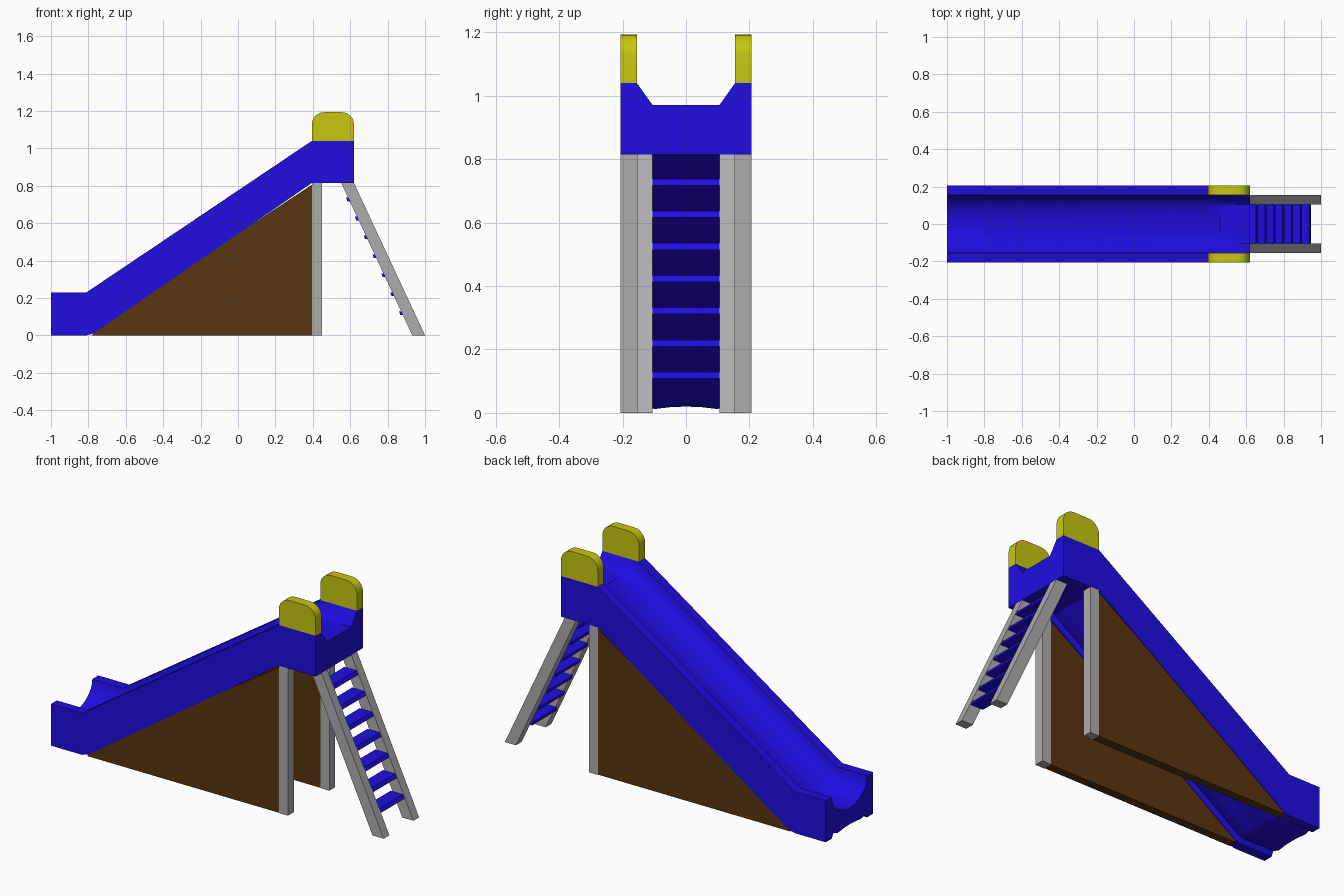
import bpy, bmesh, math

if "Cube" in bpy.data.objects:
    bpy.data.objects.remove(bpy.data.objects["Cube"])

def material(name, rgb):
    m = bpy.data.materials.new(name)
    m.diffuse_color = (*rgb, 1)
    m.use_nodes = True
    m.node_tree.nodes["Principled BSDF"].inputs["Base Color"].default_value = m.diffuse_color
    return m

BLUE = material("blue", (0.014, 0.004, 0.75))
YELLOW = material("yellow", (0.57, 0.57, 0.005))
BROWN = material("brown", (0.1, 0.035, 0.005))
GREY = material("grey", (0.42, 0.42, 0.42))

def loft(name, sections, mat, smooth=False):
    """Skin a list of equal-length closed loops and cap both ends."""
    bm = bmesh.new()
    rings = [[bm.verts.new(p) for p in s] for s in sections]
    n = len(rings[0])
    for a, b in zip(rings, rings[1:]):
        for i in range(n):
            j = (i + 1) % n
            bm.faces.new((a[i], a[j], b[j], b[i]))
    bm.faces.new(rings[0])
    bm.faces.new(rings[-1][::-1])
    bmesh.ops.recalc_face_normals(bm, faces=bm.faces)
    me = bpy.data.meshes.new(name)
    bm.to_mesh(me)
    bm.free()
    ob = bpy.data.objects.new(name, me)
    bpy.context.collection.objects.link(ob)
    me.materials.append(mat)
    if smooth:
        bpy.ops.object.select_all(action='DESELECT')
        ob.select_set(True)
        bpy.context.view_layer.objects.active = ob
        bpy.ops.object.shade_smooth_by_angle(angle=math.radians(30))
    return ob

def plate(name, profile, y0, y1, mat, smooth=False):
    """Extrude an x-z outline between two y values."""
    return loft(name, [[(x, y, z) for x, z in profile] for y in (y0, y1)], mat, smooth)

# Chute: round channel on the slope, shallow flat notch on the platform
W, IN, FLOOR, N = 0.207, 0.155, 0.105, 16
UNDER = [(W, 0), (IN, 0), (0.14, 0.025), (0.1, 0.012), (0.05, 0.018), (0, 0.02)]

def section(x, top, bottom, flat, wave):
    pts = [(x, -W, top)]
    for i in range(N + 1):
        t = math.pi * i / N
        y, d = -IN * math.cos(t), 0.12 * math.sin(t)
        if flat:
            if i in (N // 4, 3 * N // 4):
                y = math.copysign(FLOOR, y)
            d = min(0.07, (IN - abs(y)) * 1.4)
        pts.append((x, y, top - d))
    pts.append((x, W, top))
    pts += [(x, y, bottom + wave * z) for y, z in UNDER]
    pts += [(x, -y, bottom + wave * z) for y, z in UNDER[-2::-1]]
    return pts

loft("slide_chute", [
    section(-1.0, 0.23, 0, False, 1),
    section(-0.81, 0.23, 0, False, 1),
    section(-0.77, 0.257, 0.012, False, 1),
    section(0.395, 1.04, 0.815, False, 1),
    section(0.46, 1.04, 0.815, True, 0),
    section(0.62, 1.04, 0.815, True, 0)], BLUE, True)

# Outline of a hand guard with rounded top corners
R = 0.065
guard = [(0.395, 1.04), (0.62, 1.04)]
for cx, start in ((0.62 - R, 0), (0.395 + R, 90)):
    for k in range(7):
        a = math.radians(start + 15 * k)
        guard.append((cx + R * math.cos(a), 1.193 - R + R * math.sin(a)))

# Mirrored side parts
for side, s in (("right", -1), ("left", 1)):
    plate(side + "_hand_guard", guard, s * IN, s * W, YELLOW, True)
    plate(side + "_post", [(0.395, 0), (0.45, 0), (0.45, 0.815), (0.395, 0.815)],
          s * IN, s * W, GREY)
    plate(side + "_side_panel", [(-0.78, 0), (0.395, 0), (0.395, 0.805), (0, 0.545), (-0.775, 0.01)],
          s * 0.158, s * 0.204, BROWN)
    plate(side + "_ladder_rail", [(0.932, 0), (1.0, 0), (0.62, 0.815), (0.552, 0.815)],
          s * FLOOR, s * IN, GREY)

# Ladder treads, front and back edges raked like the rails
for i in range(7):
    z = 0.108 + 0.1015 * i
    x = 0.946 - (z - 0.108) * 0.466
    plate("ladder_tread_%d" % (i + 1),
          [(x - 0.078, z), (x, z), (x - 0.01, z + 0.021), (x - 0.085, z + 0.021)],
          -FLOOR, FLOOR, BLUE)
